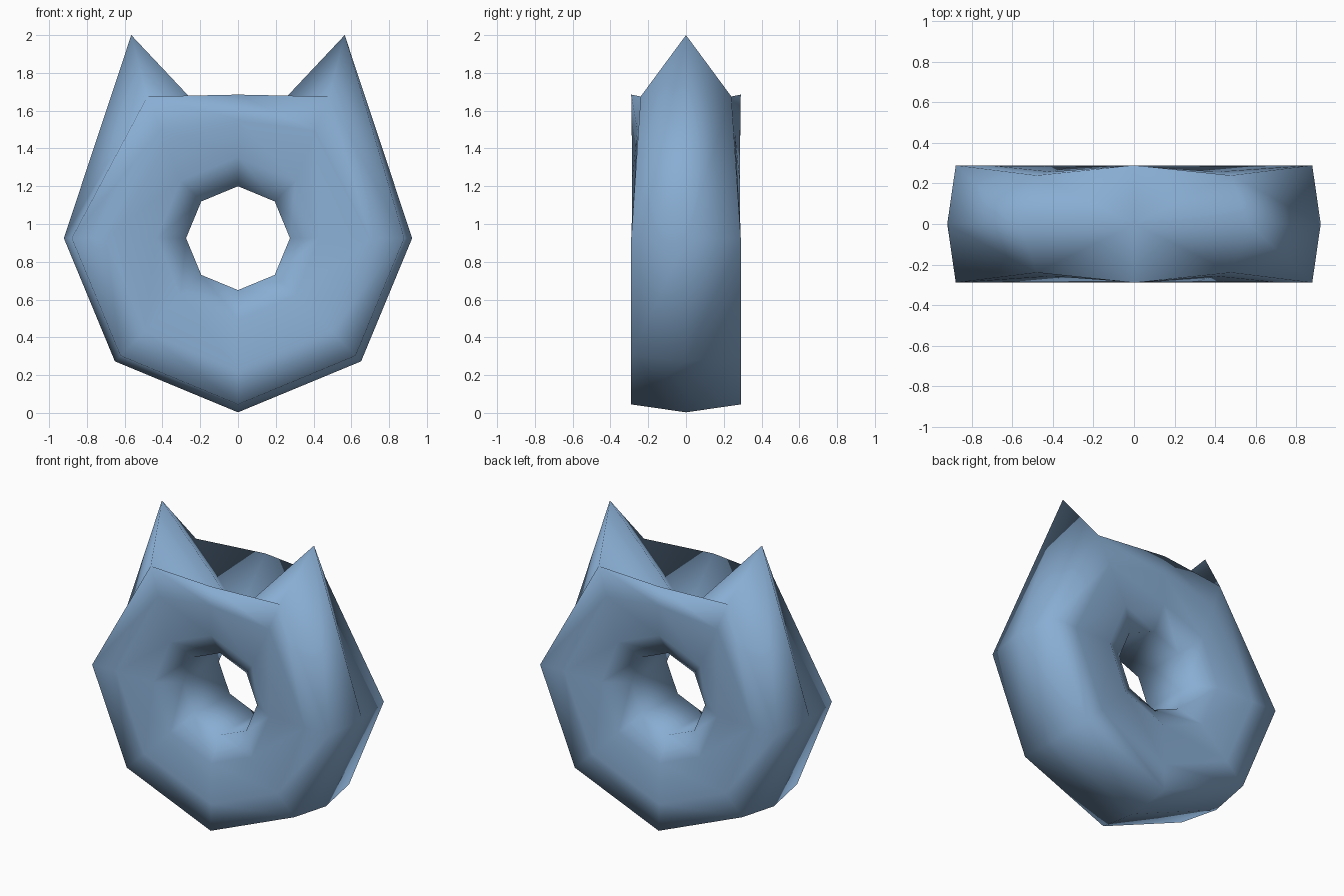
import bpy, bmesh, math
from mathutils import Vector

if "Cube" in bpy.data.objects:
    bpy.data.objects.remove(bpy.data.objects["Cube"])

SEG = 8
CZ = 0.925

# Blue material
blue = bpy.data.materials.new("soft_blue")
blue.diffuse_color = (0.25, 0.42, 0.65, 1)
blue.use_nodes = True
blue.node_tree.nodes["Principled BSDF"].inputs["Base Color"].default_value = blue.diffuse_color


def polar(r, i, y):
    a = 2 * math.pi * i / SEG
    return Vector((r * math.cos(a), y, CZ + r * math.sin(a)))


def side_points(i, s):
    """Points of one cross-section on side s, from the hole to the outer rim."""
    hole = polar(0.275, i, 0.19 * s)
    inner = polar(0.43, i, 0.285 * s)
    rim = polar(0.88, i, 0.29 * s)
    if i == 2:                                   # lowered top between the ears
        rim = Vector((0, 0.29 * s, 1.685))
    elif i in (1, 3):                            # ear base corners
        rim = Vector((0.48 if i == 1 else -0.48, 0.24 * s, 1.675))
    return [hole, inner, inner.lerp(rim, 0.6), rim]


def ridge_point(i):
    """Point on the middle line of the outer wall."""
    if i == 2:
        return Vector((0, 0, 1.40))              # valley
    if i in (1, 3):
        return Vector((0.565 if i == 1 else -0.565, 0, 2.0))   # ear tips
    return polar(0.922, i, 0)


# Ring body: eight cross-sections bridged into a closed loop
bm = bmesh.new()
sections = []
for i in range(SEG):
    pts = side_points(i, -1) + [ridge_point(i)] + side_points(i, 1)[::-1]
    sections.append([bm.verts.new(p) for p in pts])

n = len(sections[0])
for i in range(SEG):
    a, b = sections[i], sections[(i + 1) % SEG]
    for j in range(n):
        k = (j + 1) % n
        quad = [a[j], a[k], b[k], b[j]]
        if i in (1, 2) and j in (3, 4):
            # valley faces: fold from the valley point to the ear corner
            ear, mid = (a, b) if i == 1 else (b, a)
            rim = j if j == 3 else k
            bm.faces.new((mid[4], ear[rim], mid[rim]))
            bm.faces.new((mid[4], ear[4], ear[rim]))
        else:
            bm.faces.new(quad)

bmesh.ops.recalc_face_normals(bm, faces=bm.faces[:])
for f in bm.faces:
    f.smooth = True

mesh = bpy.data.meshes.new("eared_ring")
bm.to_mesh(mesh)
bm.free()
mesh.materials.append(blue)
obj = bpy.data.objects.new("eared_ring", mesh)
bpy.context.collection.objects.link(obj)
